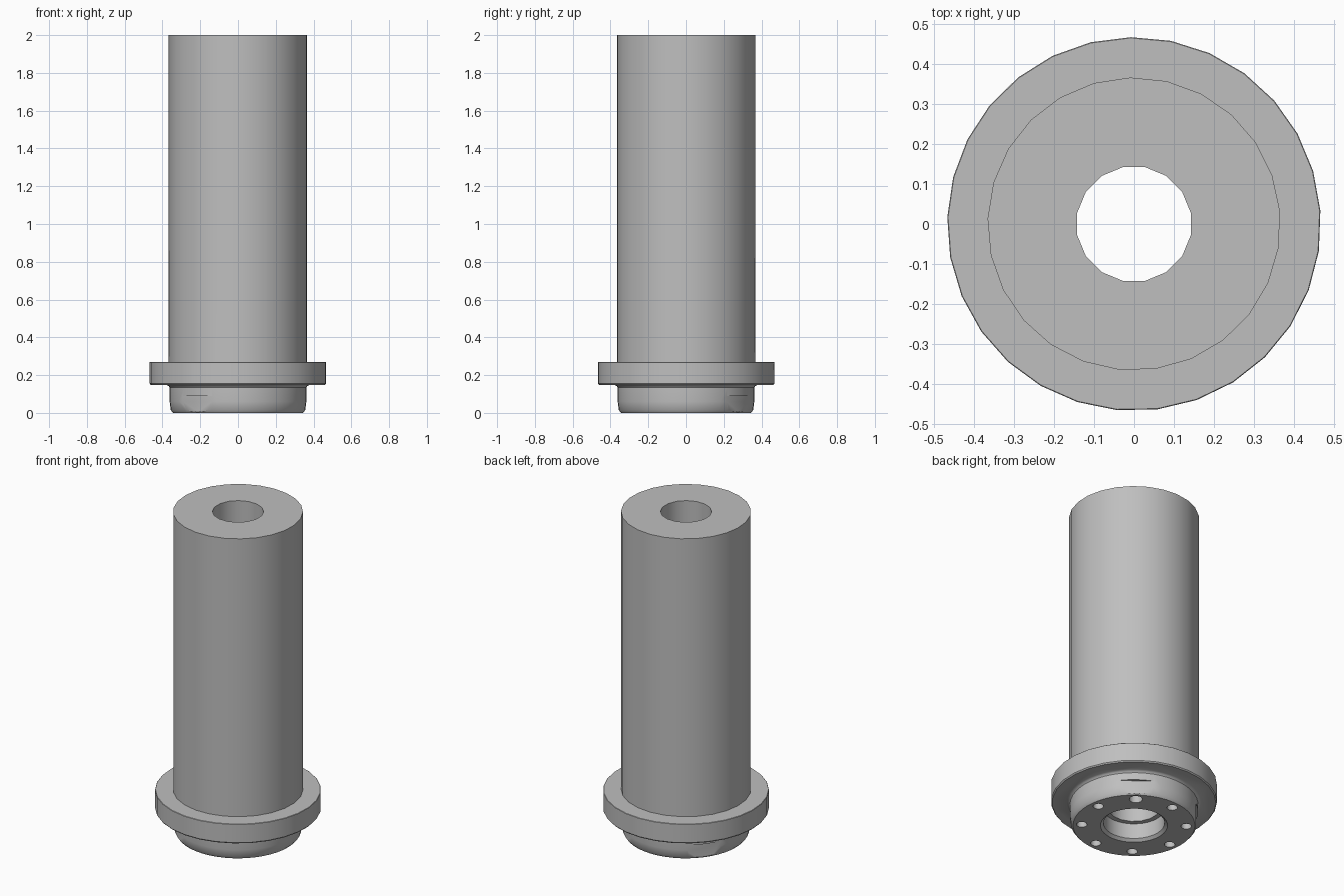
import bpy
import bmesh
from math import cos, sin, radians, tau

cube = bpy.data.objects.get("Cube")
if cube:
    bpy.data.objects.remove(cube, do_unlink=True)

grey = bpy.data.materials.new("plain grey")
grey.use_nodes = True
colour = (0.52, 0.52, 0.52, 1)
grey.diffuse_color = colour
grey.node_tree.nodes["Principled BSDF"].inputs["Base Color"].default_value = colour


def turned(name, profile, sides, start=0, centre=(0, 0)):
    """Closed solid of revolution from (radius, height) pairs, bottom to top."""
    bm = bmesh.new()
    rings = []
    for r, z in profile:
        angles = [radians(start) + tau * i / sides for i in range(sides)]
        rings.append([bm.verts.new((centre[0] + r * cos(a), centre[1] + r * sin(a), z))
                      for a in angles])
    for low, high in zip(rings, rings[1:]):
        for i in range(sides):
            j = (i + 1) % sides
            bm.faces.new((low[i], low[j], high[j], high[i]))
    bm.faces.new(rings[0][::-1])
    bm.faces.new(rings[-1])
    return finish(name, bm)


def finish(name, bm):
    mesh = bpy.data.meshes.new(name)
    bm.to_mesh(mesh)
    bm.free()
    mesh.materials.append(grey)
    obj = bpy.data.objects.new(name, mesh)
    bpy.context.collection.objects.link(obj)
    return obj


def combine(target, tool, operation):
    """Apply a boolean and remove the tool."""
    mod = target.modifiers.new(operation, "BOOLEAN")
    mod.operation = operation
    mod.solver = "EXACT"
    mod.object = tool
    bpy.context.view_layer.objects.active = target
    bpy.ops.object.modifier_apply(modifier=mod.name)
    bpy.data.objects.remove(tool, do_unlink=True)


# Lower nose with a chamfered rim and a small fillet beneath the flange
nose = turned("nose", [(0.344, 0), (0.356, 0.015), (0.362, 0.06), (0.362, 0.135),
                       (0.368, 0.143), (0.38, 0.149), (0.38, 0.18)], 48)

# Flats cut into the lower rim of the nose
for angle in (52, 142, 232):
    bm = bmesh.new()
    bmesh.ops.create_cube(bm, size=1)
    bmesh.ops.scale(bm, vec=(0.1, 0.3, 0.19), verts=bm.verts)
    a = radians(angle)
    for v in bm.verts:
        x, y = v.co.x + 0.398, v.co.y
        v.co = (x * cos(a) - y * sin(a), x * sin(a) + y * cos(a), v.co.z - 0.005)
    combine(nose, finish("flat_cutter", bm), "DIFFERENCE")

# Long sleeve and flange joined to the nose
sleeve = turned("flanged_sleeve", [(0.367, 0.2), (0.367, 2)], 25, 91.5)
flange = turned("flange", [(0.462, 0.148), (0.468, 0.155), (0.468, 0.268),
                           (0.466, 0.27)], 29, 91)
combine(sleeve, flange, "UNION")
combine(sleeve, nose, "UNION")

# Through bore
bore = turned("bore_cutter", [(0.145, -0.1), (0.145, 2.1)], 16, 11.25)
combine(sleeve, bore, "DIFFERENCE")

# Counterbore with a chamfered mouth
counterbore = turned("counterbore_cutter", [(0.2, -0.01), (0.19, 0), (0.173, 0.015),
                                            (0.173, 0.11)], 32)
combine(sleeve, counterbore, "DIFFERENCE")

# Ring of eight blind holes, one slightly larger
for i in range(8):
    a = radians(7 + 45 * i)
    r = 0.038 if i == 1 else 0.03
    hole = turned("hole_cutter", [(r, -0.05), (r, 0.1)], 14,
                  centre=(0.295 * cos(a), 0.295 * sin(a)))
    combine(sleeve, hole, "DIFFERENCE")

# Smooth round walls, sharp rims
bpy.ops.object.select_all(action="DESELECT")
sleeve.select_set(True)
bpy.context.view_layer.objects.active = sleeve
bpy.ops.object.shade_smooth_by_angle(angle=radians(32))
